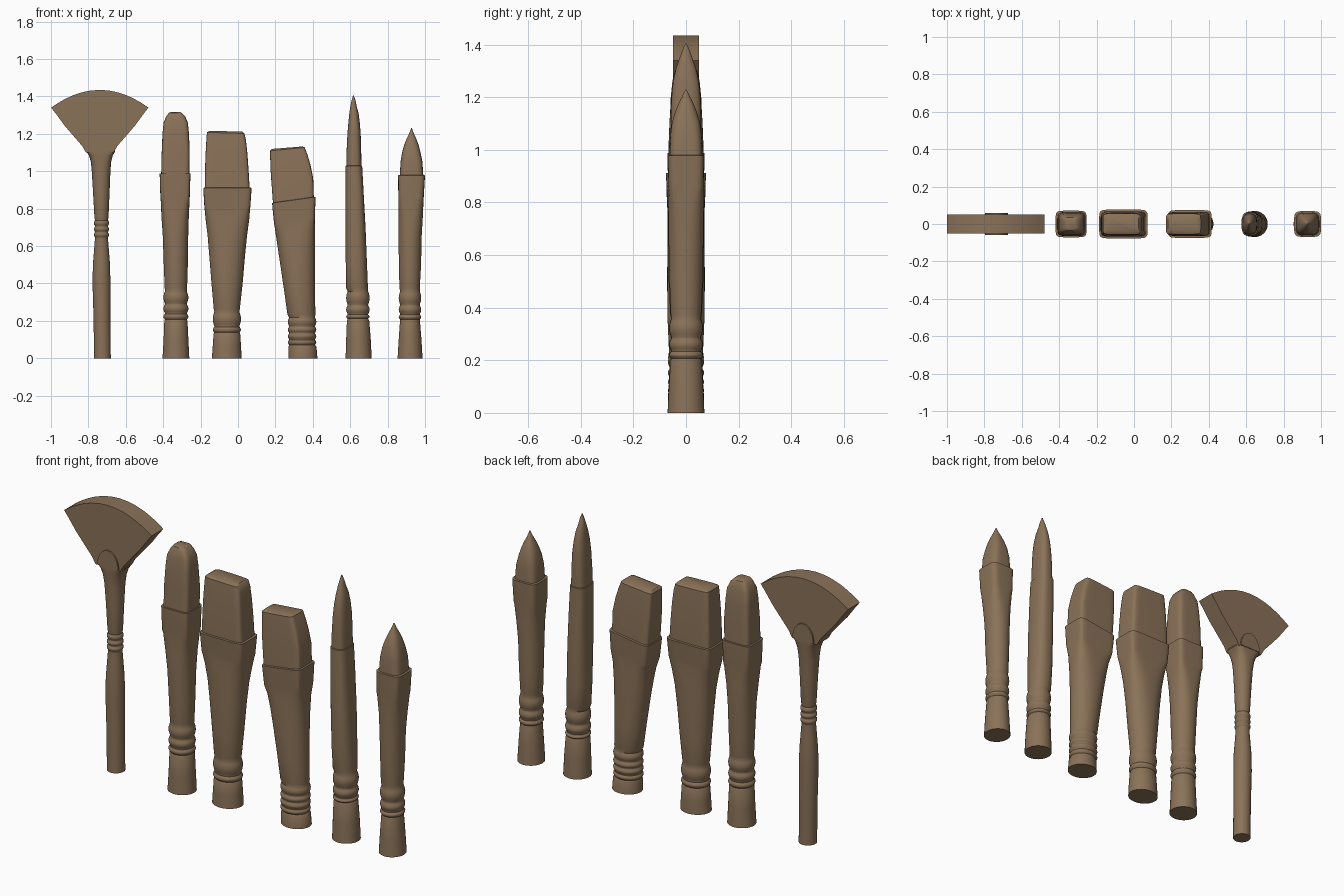
import bpy, bmesh, math

brown = bpy.data.materials.new("brush brown")
brown.diffuse_color = (0.255, 0.168, 0.098, 1)
SEG = 40


def finish(name, bm, angle=35):
    bmesh.ops.recalc_face_normals(bm, faces=bm.faces)
    me = bpy.data.meshes.new(name)
    bm.to_mesh(me)
    bm.free()
    me.materials.append(brown)
    ob = bpy.data.objects.new(name, me)
    bpy.context.collection.objects.link(ob)
    bpy.ops.object.select_all(action='DESELECT')
    ob.select_set(True)
    bpy.context.view_layer.objects.active = ob
    bpy.ops.object.shade_smooth_by_angle(angle=math.radians(angle))
    return ob


def loft(name, sections):
    """Skin of sections (z, left x, right x, half depth, squareness, slope)."""
    bm = bmesh.new()
    rings = []
    for z, x0, x1, hy, n, *slope in sections:
        s = slope[0] if slope else 0
        ring = []
        for i in range(SEG):
            a = 2 * math.pi * (i + 0.5) / SEG
            c, d = math.cos(a), math.sin(a)
            dx = (x1 - x0) / 2 * math.copysign(abs(c) ** (2 / n), c)
            y = hy * math.copysign(abs(d) ** (2 / n), d)
            ring.append(bm.verts.new(((x0 + x1) / 2 + dx, y, z + s * dx)))
        rings.append(ring)
    for a, b in zip(rings, rings[1:]):
        for i in range(SEG):
            j = (i + 1) % SEG
            bm.faces.new((a[i], a[j], b[j], b[i]))
    bm.faces.new(rings[0])
    bm.faces.new(rings[-1])
    return finish(name, bm)


def turned(x0, x1, hy, bands, bulge=0.008):
    """Turned rings: each band (z0, z1) bulges outward between grooves."""
    out = []
    for z0, z1 in bands:
        for k in range(7):
            t = k / 6
            b = bulge * math.sin(math.pi * t)
            out.append((z0 + 0.002 + (z1 - z0 - 0.004) * t, x0 - b, x1 + b, hy + b, 2))
    return out


def prism(name, outline, hy):
    """Outline in x and z, extruded through y."""
    bm = bmesh.new()
    f = bm.faces.new([bm.verts.new((x, -hy, z)) for x, z in outline])
    ext = bmesh.ops.extrude_face_region(bm, geom=[f])
    bmesh.ops.translate(bm, vec=(0, 2 * hy, 0),
                        verts=[v for v in ext['geom'] if isinstance(v, bmesh.types.BMVert)])
    return finish(name, bm, 30)


# Fan brush
loft("fan_handle", [(0, -.77, -.68, .045, 2), (.2, -.772, -.682, .045, 2),
                    (.4, -.778, -.682, .047, 2), (.5, -.776, -.684, .046, 2), (.6, -.768, -.692, .039, 2),
                    (.64, -.765, -.695, .036, 2)]
     + turned(-.765, -.695, .036, [(.645, .675), (.675, .705), (.705, .74)], .006)
     + [(.76, -.768, -.692, .039, 2), (.9, -.776, -.686, .045, 2), (1.0, -.782, -.682, .049, 2.2),
        (1.05, -.787, -.678, .052, 2.6), (1.085, -.797, -.669, .054, 3.5),
        (1.105, -.811, -.657, .055, 5), (1.12, -.809, -.659, .054, 5)])
side = [(-.665, 1.10), (-.645, 1.135), (-.60, 1.187), (-.55, 1.245), (-.51, 1.30), (-.479, 1.34)]
arc = [(-.739 + .26 * math.cos(math.pi * k / 16), 0) for k in range(1, 16)]
arc = [(x, 1.435 - 1.41 * (x + .739) ** 2) for x, _ in arc]
prism("fan_bristles", side + arc + [(-1.478 - x, z) for x, z in reversed(side)], .05)
prism("fan_ferrule_tongue", [(-.735 + .062 * math.cos(math.pi * k / 20),
                              1.105 + .09 * math.sin(math.pi * k / 20)) for k in range(21)], .058)

# Filbert brush
loft("filbert_handle", [(0, -.404, -.26, .07, 2), (.1, -.398, -.265, .066, 2), (.2, -.394, -.27, .062, 2)]
     + turned(-.391, -.273, .058, [(.205, .24), (.24, .29), (.29, .36)])
     + [(.375, -.392, -.272, .06, 2), (.5, -.397, -.268, .066, 2), (.65, -.402, -.266, .07, 2.2),
        (.75, -.409, -.263, .07, 2.8), (.84, -.413, -.259, .067, 5), (.86, -.415, -.258, .068, 7),
        (.987, -.419, -.254, .071, 7), (.988, -.412, -.26, .064, 7)])
loft("filbert_bristles", [(.97, -.411, -.26, .064, 6), (1.1, -.408, -.258, .062, 6),
                          (1.2, -.404, -.262, .058, 5), (1.26, -.398, -.268, .052, 5),
                          (1.295, -.383, -.283, .044, 4), (1.312, -.37, -.3, .036, 4),
                          (1.318, -.355, -.312, .025, 4)])

# Flat brush
loft("flat_handle", [(0, -.14, .02, .07, 2), (.07, -.135, .016, .068, 2), (.13, -.131, .012, .064, 2)]
     + turned(-.127, .008, .06, [(.135, .17), (.17, .25)])
     + [(.265, -.13, .01, .063, 2), (.4, -.142, .025, .069, 2), (.55, -.154, .038, .071, 2.2),
        (.66, -.163, .049, .071, 2.6), (.74, -.173, .06, .07, 3.5), (.79, -.178, .064, .069, 6),
        (.81, -.18, .066, .07, 8), (.911, -.186, .073, .077, 8), (.913, -.178, .065, .068, 8)])
loft("flat_bristles", [(.9, -.178, .063, .068, 8), (1.0, -.177, .057, .067, 8), (1.1, -.173, .05, .063, 8),
                       (1.17, -.169, .042, .059, 8), (1.205, -.166, .034, .056, 8, -.03),
                       (1.214, -.15, .024, .042, 8, -.03)])

# Angled brush
loft("angled_handle", [(0, .27, .425, .07, 2), (.06, .27, .42, .067, 2)]
     + turned(.273, .412, .062, [(.07, .1), (.1, .135), (.135, .17), (.17, .22)], .007)
     + [(.235, .264, .414, .065, 2), (.35, .248, .412, .07, 2), (.5, .226, .411, .072, 2.2),
        (.6, .211, .411, .071, 2.6), (.68, .2, .411, .069, 3.5, .06), (.72, .195, .411, .068, 6, .12),
        (.74, .192, .411, .069, 8, .13), (.846, .182, .415, .074, 8, .14), (.848, .19, .407, .066, 8, .14)])
loft("angled_bristles", [(.83, .188, .406, .065, 8, .14), (.95, .179, .402, .064, 8, .13),
                         (1.02, .174, .388, .061, 8, .12), (1.08, .172, .371, .058, 8, .1),
                         (1.118, .171, .357, .055, 8, .1), (1.126, .182, .345, .04, 8, .08)])

# Long round brush
loft("round_handle", [(0, .575, .715, .07, 2), (.1, .578, .71, .066, 2), (.2, .582, .702, .062, 2)]
     + turned(.586, .696, .057, [(.21, .235), (.235, .285), (.285, .36)])
     + [(.375, .578, .695, .06, 2.1), (.5, .576, .69, .066, 2.3), (.7, .575, .682, .067, 2.6),
        (.9, .575, .671, .064, 3), (1.028, .575, .664, .062, 3), (1.03, .579, .66, .057, 3)])
loft("round_bristles", [(1.01, .579, .66, .057, 3), (1.1, .58, .659, .058, 2.8), (1.2, .585, .656, .055, 2.6),
                        (1.26, .59, .651, .049, 2.4), (1.31, .595, .645, .038, 2.2), (1.35, .601, .634, .024, 2),
                        (1.38, .608, .628, .013, 2), (1.405, .615, .619, .002, 2)])

# Short pointed brush
loft("pointed_handle", [(0, .853, .987, .07, 2), (.1, .859, .981, .065, 2), (.2, .866, .973, .059, 2)]
     + turned(.867, .972, .056, [(.205, .235), (.235, .285), (.285, .36)])
     + [(.375, .863, .972, .058, 2), (.5, .86, .979, .063, 2), (.65, .858, .982, .066, 2.1),
        (.75, .858, .988, .067, 2.5), (.84, .857, .992, .066, 4), (.86, .857, .993, .067, 5),
        (.978, .856, 1.0, .069, 5), (.98, .863, .993, .062, 5)])
loft("pointed_bristles", [(.96, .864, .992, .062, 4), (1.05, .869, .986, .06, 3.5), (1.1, .877, .976, .054, 3),
                          (1.14, .888, .966, .043, 2.6), (1.175, .902, .953, .029, 2.3),
                          (1.2, .914, .941, .016, 2), (1.23, .926, .93, .002, 2)])
